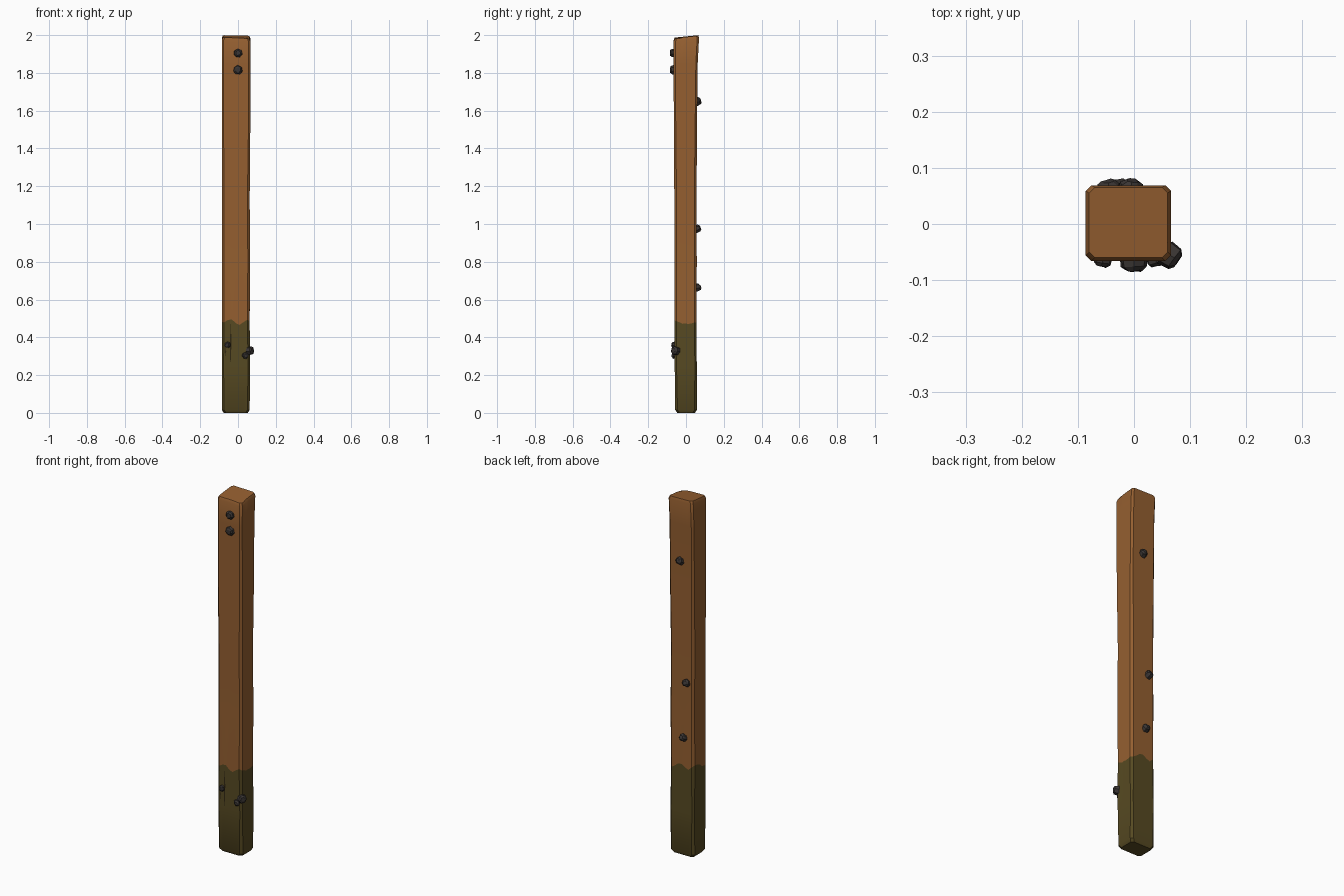
import bpy, bmesh, math, random
from mathutils import Vector

random.seed(4)
if "Cube" in bpy.data.objects:
    bpy.data.objects.remove(bpy.data.objects["Cube"], do_unlink=True)


def material(name, rgb):
    mat = bpy.data.materials.new(name)
    mat.use_nodes = True
    mat.diffuse_color = (*rgb, 1)
    mat.node_tree.nodes["Principled BSDF"].inputs["Base Color"].default_value = (*rgb, 1)
    return mat


WOOD = material("brown wood", (0.30, 0.115, 0.03))
MOSS = material("damp moss", (0.095, 0.068, 0.016))
IRON = material("dark iron", (0.042, 0.036, 0.034))
CRACK = material("dark crack", (0.03, 0.02, 0.006))


def finish(name, bm, mats, angle=None):
    bmesh.ops.recalc_face_normals(bm, faces=bm.faces)
    mesh = bpy.data.meshes.new(name)
    bm.to_mesh(mesh)
    bm.free()
    for mat in mats:
        mesh.materials.append(mat)
    obj = bpy.data.objects.new(name, mesh)
    bpy.context.collection.objects.link(obj)
    if angle:
        bpy.ops.object.select_all(action="DESELECT")
        obj.select_set(True)
        bpy.context.view_layer.objects.active = obj
        bpy.ops.object.shade_smooth_by_angle(angle=math.radians(angle))
    return obj


def outline(x0, x1, y0, y1, cut, steps=6):
    """Chamfered rectangle with extra points along every side."""
    corners = [(x0 + cut, y0), (x1 - cut, y0), (x1, y0 + cut), (x1, y1 - cut),
               (x1 - cut, y1), (x0 + cut, y1), (x0, y1 - cut), (x0, y0 + cut)]
    points = []
    for i in range(0, 8, 2):
        a, b = Vector(corners[i]), Vector(corners[i + 1])
        points += [a.lerp(b, k / steps) for k in range(steps + 1)]
    return points


# Post: stacked outlines, slightly warped, with a ragged moss line
levels = [  # height, left, right, front, back, chamfer
    (0.0, -0.075, 0.052, -0.046, 0.048, 0.012),
    (0.016, -0.086, 0.062, -0.057, 0.057, 0.012),
    (0.25, -0.086, 0.063, -0.060, 0.057, 0.010),
    (0.49, -0.086, 0.062, -0.062, 0.056, 0.012),
    (0.8, -0.085, 0.063, -0.061, 0.057, 0.011),
    (1.15, -0.086, 0.062, -0.062, 0.056, 0.012),
    (1.5, -0.086, 0.065, -0.064, 0.058, 0.010),
    (1.85, -0.086, 0.065, -0.066, 0.062, 0.010),
    (1.978, -0.086, 0.066, -0.066, 0.069, 0.010),
    (1.992, -0.080, 0.060, -0.060, 0.065, 0.010),
]
MOSS_LEVEL = 3
bm = bmesh.new()
rings = []
for n, (z, x0, x1, y0, y1, cut) in enumerate(levels):
    ring = []
    for p in outline(x0, x1, y0, y1, cut):
        h = z
        if n == MOSS_LEVEL:
            h += 0.012 * math.sin(p.x * 70 + p.y * 30) - 0.10 * p.x + 0.12 * p.y
            h += random.uniform(-0.005, 0.005)
        elif n >= len(levels) - 2:
            h += 0.10 * (p.y - 0.066) - 0.02 * p.x + 0.006
        ring.append(bm.verts.new((p.x, p.y, h)))
    rings.append(ring)
for n in range(len(rings) - 1):
    low, high = rings[n], rings[n + 1]
    for i in range(len(low)):
        j = (i + 1) % len(low)
        face = bm.faces.new((low[i], low[j], high[j], high[i]))
        face.material_index = 1 if n < MOSS_LEVEL else 0
bm.faces.new(rings[0][::-1]).material_index = 1
bm.faces.new(rings[-1])
# worn front corner at the top
for v in bm.verts:
    if v.co.z > 1.95 and v.co.x > 0.02 and v.co.y < -0.02:
        v.co.z -= 0.12 * (v.co.x - 0.02)
finish("post", bm, [WOOD, MOSS], 35)


# Nails: chunky hammered heads pointing out of the post
def nail(name, place, direction, radius, height):
    bm = bmesh.new()
    bmesh.ops.create_cone(bm, cap_ends=True, segments=7, radius1=radius,
                          radius2=radius * 0.85, depth=height)
    bmesh.ops.bevel(bm, geom=[e for e in bm.edges if all(v.co.z > 0 for v in e.verts)],
                    offset=height * 0.25, segments=1, affect="EDGES")
    for v in bm.verts:
        v.co += Vector([random.uniform(-0.0015, 0.0015) for _ in range(3)])
    obj = finish(name, bm, [IRON])
    obj.rotation_euler = Vector(direction).to_track_quat("Z", "Y").to_euler()
    obj.location = place
    return obj


nail("front_nail_upper", (0, -0.070, 1.905), (0.05, -1, 0.05), 0.025, 0.028)
nail("front_nail_lower", (0, -0.070, 1.815), (-0.05, -1, -0.1), 0.026, 0.028)
nail("back_nail_upper", (-0.005, 0.064, 1.65), (0.15, 1, 0.45), 0.023, 0.030)
nail("back_nail_middle", (-0.045, 0.063, 0.975), (-0.1, 1, 0.35), 0.022, 0.028)
nail("back_nail_lower", (-0.025, 0.064, 0.665), (0.1, 1, 0.4), 0.022, 0.028)
nail("moss_nail_left", (-0.055, -0.064, 0.36), (-0.2, -1, 0.1), 0.018, 0.024)
nail("moss_nail_middle", (0.038, -0.063, 0.303), (0.2, -1, -0.1), 0.018, 0.024)
nail("moss_nail_corner", (0.067, -0.058, 0.33), (1, -0.65, 0.15), 0.024, 0.030)


# Cracks: thin tapered slivers on the mossy front
def crack(name, x, z0, z1, width):
    bm = bmesh.new()
    mid = z0 + 0.6 * (z1 - z0)
    shape = [(x, z0), (x + width, mid), (x + width * 0.3, z1), (x - width * 0.5, mid)]
    face = bm.faces.new([bm.verts.new((px, -0.0635, pz)) for px, pz in shape])
    bmesh.ops.solidify(bm, geom=[face], thickness=0.004)
    finish(name, bm, [CRACK])


crack("long_crack", -0.040, 0.23, 0.475, 0.006)
crack("short_crack", -0.066, 0.29, 0.35, 0.004)
